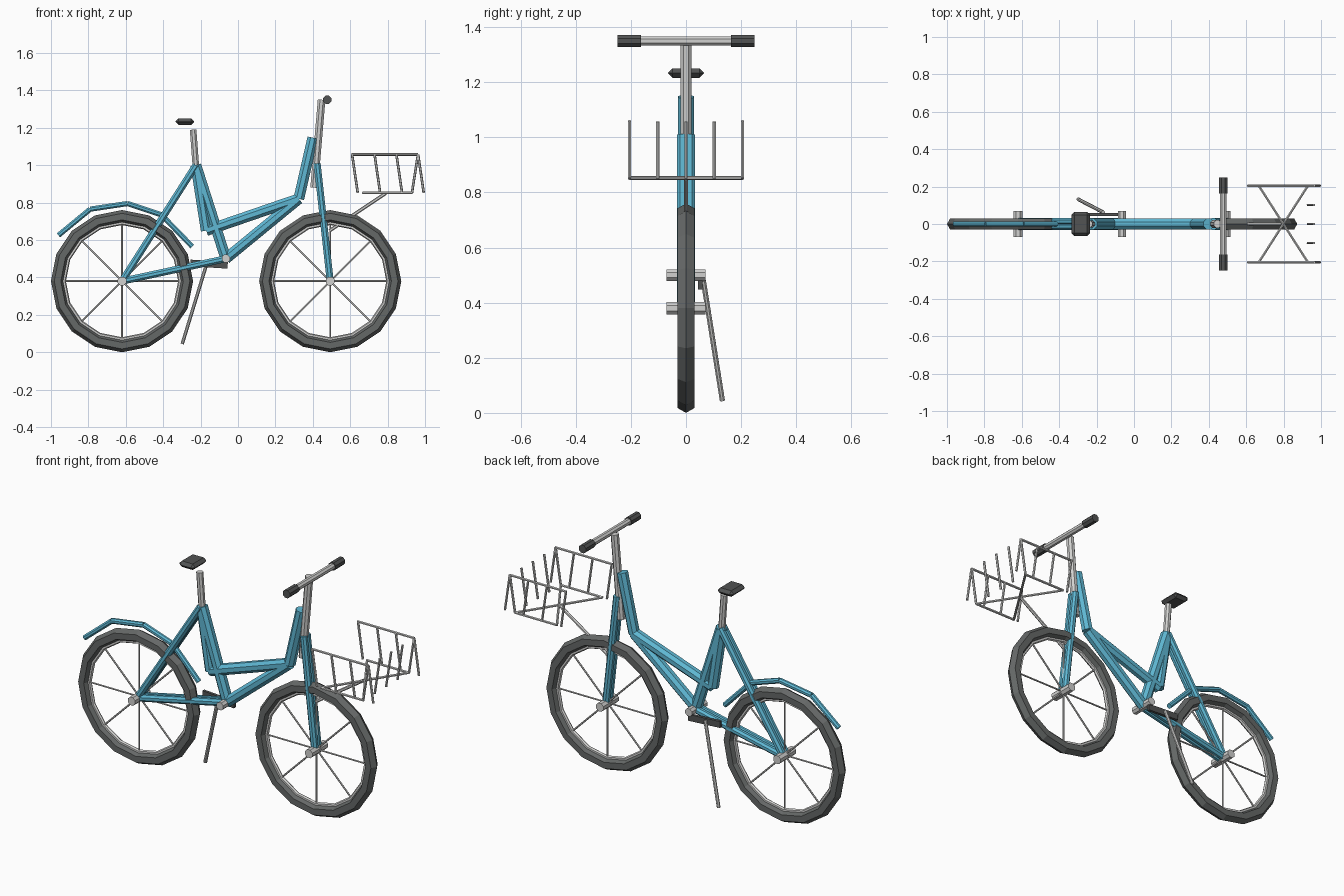
import bpy, bmesh, math
from mathutils import Vector, Matrix

if "Cube" in bpy.data.objects:
    bpy.data.objects.remove(bpy.data.objects["Cube"])


def material(name, rgb):
    m = bpy.data.materials.new(name)
    m.diffuse_color = (*rgb, 1)
    m.use_nodes = True
    m.node_tree.nodes["Principled BSDF"].inputs["Base Color"].default_value = m.diffuse_color
    return m


BLUE = material("frame blue", (0.115, 0.48, 0.66))
RUBBER = material("tyre grey", (0.13, 0.138, 0.136))
DARK = material("dark grip grey", (0.085, 0.088, 0.088))
SILVER = material("light metal", (0.64, 0.64, 0.63))


def finish(name, bm, mat):
    bmesh.ops.recalc_face_normals(bm, faces=bm.faces)
    me = bpy.data.meshes.new(name)
    bm.to_mesh(me)
    bm.free()
    me.materials.append(mat)
    ob = bpy.data.objects.new(name, me)
    bpy.context.collection.objects.link(ob)
    return ob


def add_tube(bm, a, b, r, sides):
    """Capped straight tube between two points."""
    a, b = Vector(a), Vector(b)
    d = (b - a).normalized()
    side = Vector((0, 1, 0)) if abs(d.y) < 0.9 else Vector((1, 0, 0))
    u = (side - d * side.dot(d)).normalized()
    v = d.cross(u)
    rings = []
    for p in (a, b):
        ring = []
        for i in range(sides):
            t = 2 * math.pi * (i + 0.5) / sides
            ring.append(bm.verts.new(p + r * (u * math.cos(t) + v * math.sin(t))))
        rings.append(ring)
    for i in range(sides):
        j = (i + 1) % sides
        bm.faces.new((rings[0][i], rings[0][j], rings[1][j], rings[1][i]))
    bm.faces.new(rings[0])
    bm.faces.new(rings[1])


def tubes(name, segments, r, mat, sides=8):
    bm = bmesh.new()
    for a, b in segments:
        add_tube(bm, a, b, r, sides)
    return finish(name, bm, mat)


def ring(name, cx, cz, major, minor, mat, n=16, m=6):
    """Faceted ring standing in the xz plane."""
    bm = bmesh.new()
    g = []
    for i in range(n):
        t = 2 * math.pi * i / n
        row = []
        for j in range(m):
            p = 2 * math.pi * j / m
            q = major + minor * math.cos(p)
            row.append(bm.verts.new((cx + q * math.cos(t), minor * math.sin(p),
                                     cz + q * math.sin(t))))
        g.append(row)
    for i in range(n):
        for j in range(m):
            k, l = (i + 1) % n, (j + 1) % m
            bm.faces.new((g[i][j], g[k][j], g[k][l], g[i][l]))
    return finish(name, bm, mat)


def box(name, size, loc, mat, tilt=0, bevel=0):
    bm = bmesh.new()
    bmesh.ops.create_cube(bm, size=1, matrix=Matrix.Translation(loc)
                          @ Matrix.Rotation(tilt, 4, 'Y') @ Matrix.Diagonal((*size, 1)))
    if bevel:
        bmesh.ops.bevel(bm, geom=bm.edges[:], offset=bevel, segments=1, affect='EDGES')
    return finish(name, bm, mat)


def xz(x, z, y=0):
    return (x, y, z)


# Wheels: tyre, rim, eight spokes and a hub
WZ = 0.38
for tag, cx in (("rear", -0.62), ("front", 0.493)):
    ring(tag + "_tyre", cx, WZ, 0.345, 0.035, RUBBER)
    ring(tag + "_rim", cx, WZ, 0.311, 0.011, SILVER)
    spokes = []
    for i in range(8):
        t = i * math.pi / 4
        spokes.append(((cx, 0, WZ), (cx + 0.312 * math.cos(t), 0, WZ + 0.312 * math.sin(t))))
    tubes(tag + "_spokes", spokes, 0.005, SILVER, 6)
    tubes(tag + "_hub", [((cx, -0.07, WZ), (cx, 0.07, WZ))], 0.025, SILVER)

# Main frame
top, crank = xz(-0.225, 1.0), xz(-0.065, 0.5)
dip, neck, head = xz(-0.17, 0.65), xz(0.325, 0.82), xz(0.40, 1.147)
tubes("frame", [(top, crank), (top, dip), (dip, neck), (neck, head), (neck, crank)], 0.031, BLUE)

# Paired rear stays and fork legs
stays, legs = [], []
for y in (-0.014, 0.014):
    stays += [(xz(-0.225, 1.0, y), xz(-0.62, WZ, y)), (xz(-0.065, 0.5, y), xz(-0.62, WZ, y))]
    legs.append((xz(0.423, 1.01, y), xz(0.493, WZ, y)))
tubes("rear_stays", stays, 0.02, BLUE)
tubes("fork", legs, 0.02, BLUE)

# Rear mudguard arc
arc = [xz(-0.96, 0.625), xz(-0.79, 0.765), xz(-0.59, 0.795), xz(-0.41, 0.735), xz(-0.245, 0.565)]
tubes("mudguard", list(zip(arc, arc[1:])), 0.015, BLUE)

# Crank axle, chain guard and kickstand
tubes("crank_axle", [((-0.065, -0.07, 0.5), (-0.065, 0.07, 0.5))], 0.023, SILVER)
box("chain_guard", (0.2, 0.016, 0.036), (-0.155, 0.052, 0.471), DARK, 0.06)
tubes("kickstand", [((-0.165, 0.063, 0.48), (-0.298, 0.132, 0.045))], 0.01, SILVER)

# Saddle and post
tubes("seat_post", [(xz(-0.225, 0.99), xz(-0.24, 1.19))], 0.019, SILVER)
box("saddle", (0.1, 0.13, 0.034), (-0.284, 0, 1.233), DARK, 0, 0.016)

# Steering column, handlebar and grips
tubes("stem", [(xz(0.407, 0.88), xz(0.447, 1.35))], 0.022, SILVER)
tubes("handlebar", [((0.477, -0.2, 1.35), (0.477, 0.2, 1.35))], 0.018, SILVER)
tubes("grips", [((0.477, s * 0.163, 1.35), (0.477, s * 0.248, 1.35)) for s in (-1, 1)],
      0.024, DARK)

# Wire basket: side panels, crossed floor rods, front prongs
TOP, LOW = 1.057, 0.852
rods = []
for y in (-0.205, 0.205):
    rods += [(xz(0.607, TOP, y), xz(0.962, TOP, y)), (xz(0.667, LOW, y), xz(0.93, LOW, y))]
    rods += [(xz(x, TOP, y), xz(x + 0.03, LOW, y)) for x in (0.61, 0.73, 0.847, 0.963)]
    rods.append((xz(0.667, LOW, y), xz(0.93, LOW, -y)))
    rods.append((xz(0.93, LOW, y), xz(0.962, TOP, y)))
rods += [(xz(0.93, LOW, y), xz(0.962, TOP, y)) for y in (-0.102, 0, 0.102)]
tubes("basket", rods, 0.007, SILVER, 6)
tubes("basket_arm", [(xz(0.49, 0.65), xz(0.79, 0.85))], 0.009, SILVER, 6)
